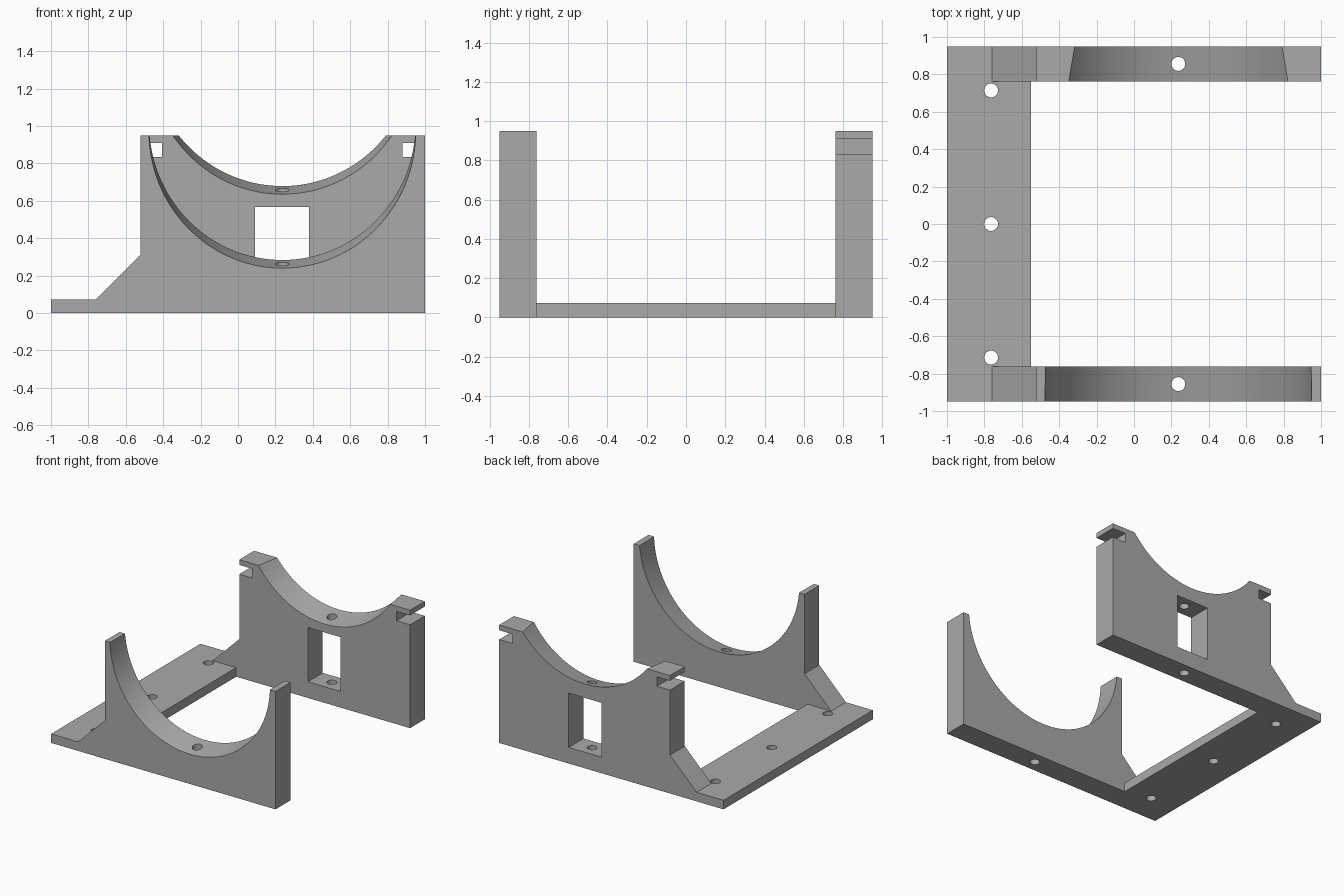
import bpy
import bmesh
import math
from mathutils import Vector

cube = bpy.data.objects.get("Cube")
if cube:
    bpy.data.objects.remove(cube, do_unlink=True)

# Main dimensions
DEPTH, WALL_IN = 0.95, 0.762
HEIGHT, BASE = 0.95, 0.073
BORE_X, BORE_R, TILT = 0.237, 0.713, math.radians(13)
HOLE_R = 0.037

grey = bpy.data.materials.new("plain_grey")
grey.use_nodes = True
grey.diffuse_color = (0.4, 0.4, 0.4, 1)
grey.node_tree.nodes["Principled BSDF"].inputs["Base Color"].default_value = (0.4, 0.4, 0.4, 1)


def add_object(name, bm):
    bmesh.ops.recalc_face_normals(bm, faces=bm.faces)
    mesh = bpy.data.meshes.new(name)
    bm.to_mesh(mesh)
    bm.free()
    mesh.materials.append(grey)
    obj = bpy.data.objects.new(name, mesh)
    bpy.context.collection.objects.link(obj)
    return obj


def prism(name, profile, y0, y1):
    """Extrude an (x, z) outline along y."""
    bm = bmesh.new()
    face = bm.faces.new([bm.verts.new((x, y0, z)) for x, z in profile])
    out = bmesh.ops.extrude_face_region(bm, geom=[face])
    verts = [v for v in out["geom"] if isinstance(v, bmesh.types.BMVert)]
    bmesh.ops.translate(bm, verts=verts, vec=(0, y1 - y0, 0))
    return add_object(name, bm)


def box(name, x0, x1, y0, y1, z0, z1):
    return prism(name, [(x0, z0), (x1, z0), (x1, z1), (x0, z1)], y0, y1)


def cylinder(name, centre, radius, length, sides, tilt=0.0):
    bm = bmesh.new()
    bmesh.ops.create_cone(bm, cap_ends=True, segments=sides, radius1=radius,
                          radius2=radius, depth=length)
    obj = add_object(name, bm)
    obj.location = centre
    obj.rotation_euler.x = tilt
    return obj


def combine(target, other, operation):
    """Apply a boolean and remove the helper."""
    other.hide_render = True
    mod = target.modifiers.new("join_or_cut", 'BOOLEAN')
    mod.operation = operation
    mod.solver = 'EXACT'
    mod.object = other
    bpy.context.view_layer.objects.active = target
    bpy.ops.object.modifier_apply(modifier=mod.name)
    bpy.data.objects.remove(other, do_unlink=True)


# Upright walls with a sloped gusset and a low foot
outline = [(-1, 0), (1, 0), (1, HEIGHT), (-0.522, HEIGHT),
           (-0.522, 0.31), (-0.76, BASE), (-1, BASE)]
frame = prism("cradle_frame", outline, -DEPTH, -WALL_IN)
back_wall = prism("back_wall", outline, WALL_IN, DEPTH)

# Back wall: window and side notches
combine(back_wall, box("window", 0.09, 0.38, 0.5, 1.2, 0.13, 0.567), 'DIFFERENCE')
for x0, x1 in ((-0.7, -0.407), (0.88, 1.2)):
    combine(back_wall, box("notch", x0, x1, 0.5, 1.2, 0.833, 0.908), 'DIFFERENCE')

# Tilted bore running through both walls
bore_z = 0.24 + BORE_R / math.cos(TILT) + DEPTH * math.tan(TILT)
for wall in (frame, back_wall):
    bore = cylinder("bore", Vector((BORE_X, 0, bore_z)), BORE_R, 4, 128,
                    math.pi / 2 + TILT)
    combine(wall, bore, 'DIFFERENCE')

# Vertical screw holes in the walls
for wall, y in ((frame, -0.856), (back_wall, 0.856)):
    combine(wall, cylinder("wall_hole", (BORE_X, y, 0.5), HOLE_R, 3, 32), 'DIFFERENCE')

# Base plate between the walls, with its screw holes
plate = box("base_plate", -1, -0.55, -WALL_IN, WALL_IN, 0, BASE)
for y in (-0.714, 0, 0.714):
    combine(plate, cylinder("plate_hole", (-0.764, y, 0), HOLE_R, 1, 32), 'DIFFERENCE')

combine(frame, plate, 'UNION')
combine(frame, back_wall, 'UNION')

# Smooth bore and holes, crisp edges elsewhere
bpy.ops.object.select_all(action='DESELECT')
frame.select_set(True)
bpy.context.view_layer.objects.active = frame
bpy.ops.object.shade_smooth_by_angle(angle=math.radians(30))
